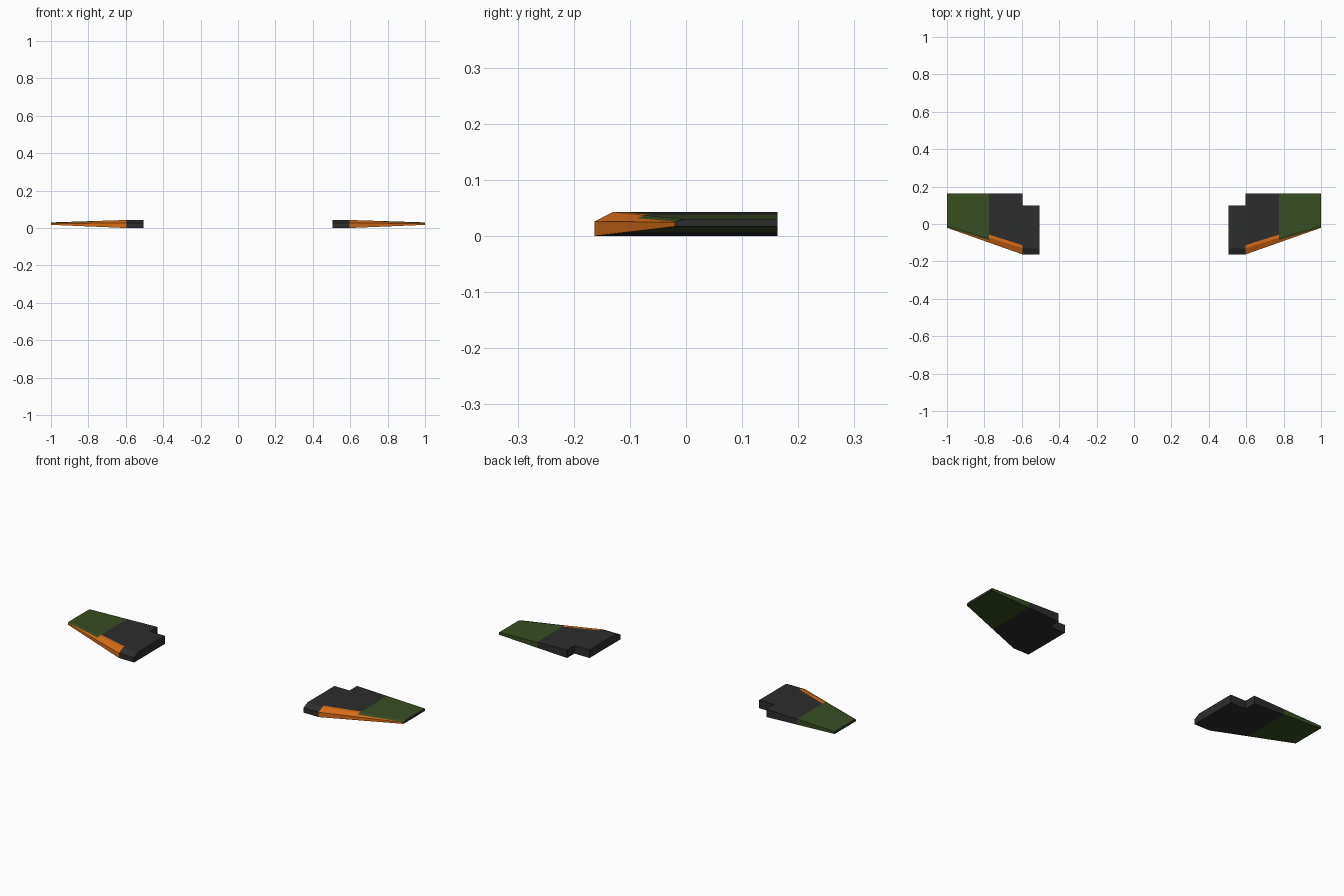
import bpy, bmesh
from mathutils import Vector

if "Cube" in bpy.data.objects:
    bpy.data.objects.remove(bpy.data.objects["Cube"])


def material(name, rgb):
    m = bpy.data.materials.new(name)
    m.diffuse_color = (*rgb, 1.0)
    m.use_nodes = True
    m.node_tree.nodes["Principled BSDF"].inputs["Base Color"].default_value = m.diffuse_color
    return m


CHARCOAL, GREEN, ORANGE = 0, 1, 2
ROOT_X, BAND_X = 0.595, 0.775

bm = bmesh.new()


def section(x, lead, trail, chamfer, bottom, nose, top):
    """Wing cross-section: flat base, upright nose, sloped upper leading edge."""
    pts = [(lead, bottom), (lead, nose), (lead + chamfer, top), (trail, top), (trail, bottom)]
    return [bm.verts.new((x, y, z)) for y, z in pts]


def bridge(a, b):
    for i in range(5):
        j = (i + 1) % 5
        bm.faces.new((a[i], a[j], b[j], b[i]))


# root block, then wider tapered panel
inner = section(0.505, -0.163, 0.10, 0.033, 0.0, 0.026, 0.043)
joint = section(ROOT_X, -0.163, 0.10, 0.033, 0.0, 0.026, 0.043)
panel = section(ROOT_X, -0.163, 0.163, 0.033, 0.0, 0.026, 0.043)
tip = section(1.0, -0.02, 0.163, 0.015, 0.017, 0.025, 0.030)
bridge(inner, joint)
bridge(panel, tip)
bm.faces.new(inner)
bm.faces.new(tip)
bm.faces.new((joint[3], joint[4], panel[4], panel[3]))   # trailing step
bmesh.ops.remove_doubles(bm, verts=bm.verts, dist=1e-5)
bmesh.ops.recalc_face_normals(bm, faces=bm.faces)


def cut(faces, point, normal):
    geom = list(faces)
    geom += list({e for f in geom for e in f.edges}) + list({v for f in geom for v in f.verts})
    bmesh.ops.bisect_plane(bm, geom=geom, dist=1e-6, plane_co=point, plane_no=normal)
    bm.normal_update()


def upper(x0, x1):
    return [f for f in bm.faces if f.normal.z > 0.2 and x0 < f.calc_center_median().x < x1]


# colour boundaries: outer band, and the leading-edge stripe (wide inboard, thin outboard)
cut(bm.faces, (BAND_X, 0, 0), (1, 0, 0))
wide = (Vector((0.60, -0.112, 0)), Vector((0.78, -0.055, 0)))
thin = (Vector((0.775, -0.086, 0)), Vector((1.0, -0.018, 0)))
for (a, b), x0, x1 in ((wide, ROOT_X, BAND_X), (thin, BAND_X, 1.0)):
    d = b - a
    cut(upper(x0, x1), a, (-d.y, d.x, 0))

for f in bm.faces:
    c = f.calc_center_median()
    a, b = wide if c.x < BAND_X else thin
    line_y = a.y + (c.x - a.x) * (b.y - a.y) / (b.x - a.x)
    f.material_index = GREEN if c.x > BAND_X else CHARCOAL
    if f.normal.x > 0.9:
        f.material_index = CHARCOAL                      # tip end
    elif c.x > ROOT_X and c.y < line_y and f.normal.z > -0.5:
        f.material_index = ORANGE                        # leading edge

# wing object, mirrored to the other side
mesh = bpy.data.meshes.new("wing_pair")
bm.to_mesh(mesh)
bm.free()
mesh.materials.append(material("charcoal", (0.026, 0.026, 0.027)))
mesh.materials.append(material("olive green", (0.04, 0.075, 0.016)))
mesh.materials.append(material("orange", (0.68, 0.15, 0.008)))
wing = bpy.data.objects.new("wing_pair", mesh)
bpy.context.collection.objects.link(wing)
mirror = wing.modifiers.new("mirror", 'MIRROR')
mirror.use_axis = (True, False, False)
mirror.use_mirror_merge = False
